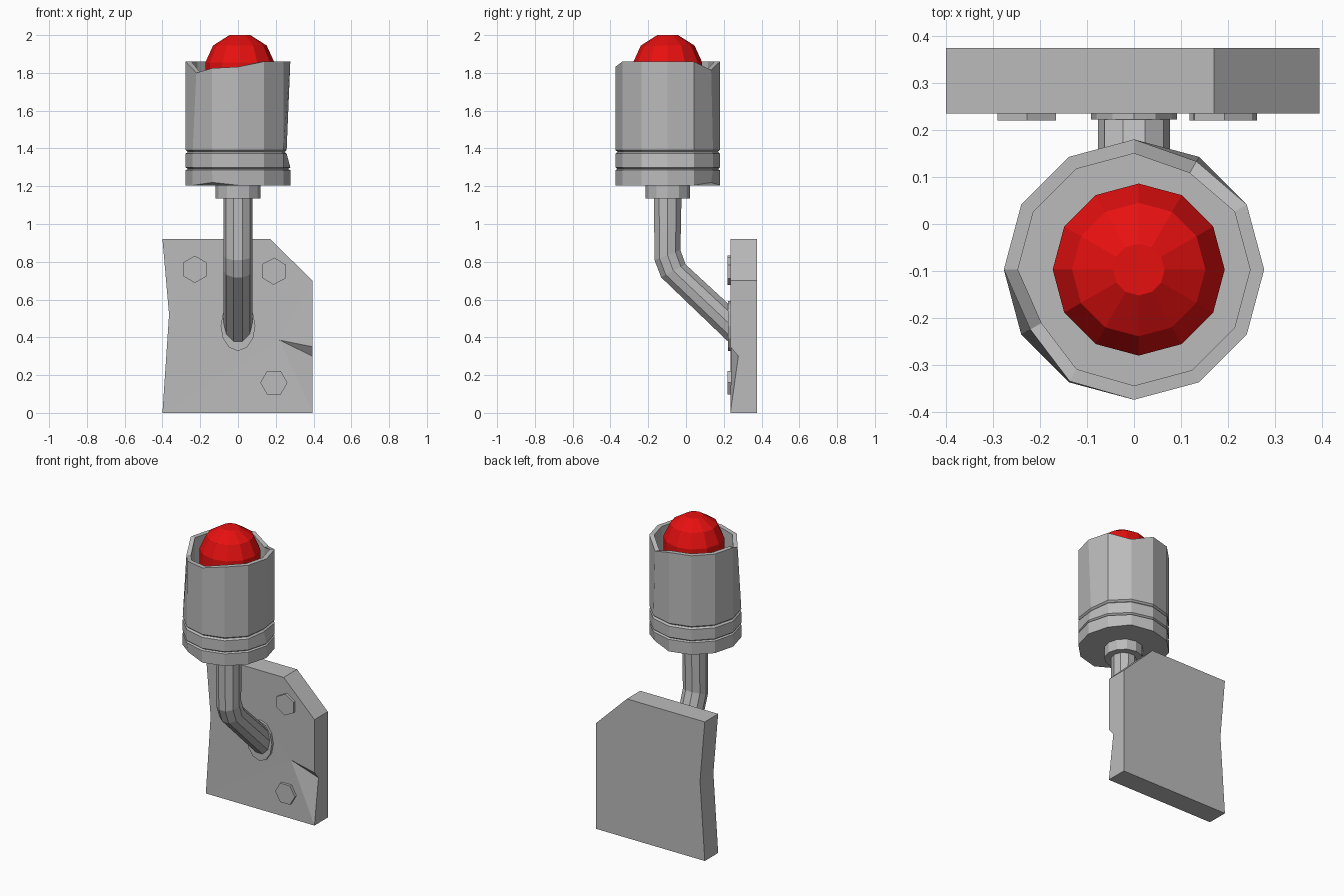
import bpy, bmesh
from math import sin, cos, pi, radians
from mathutils import Vector

cube = bpy.data.objects.get("Cube")
if cube:
    bpy.data.objects.remove(cube, do_unlink=True)


def material(name, rgb):
    m = bpy.data.materials.new(name)
    m.use_nodes = True
    m.diffuse_color = (*rgb, 1)
    bsdf = next(n for n in m.node_tree.nodes if n.type == 'BSDF_PRINCIPLED')
    bsdf.inputs["Base Color"].default_value = (*rgb, 1)
    return m


GREY = material("worn grey metal", (0.5, 0.5, 0.5))
RED = material("red lamp glass", (0.8, 0.005, 0.005))


def finish(name, bm, mat):
    bmesh.ops.recalc_face_normals(bm, faces=bm.faces)
    mesh = bpy.data.meshes.new(name)
    bm.to_mesh(mesh)
    bm.free()
    mesh.materials.append(mat)
    obj = bpy.data.objects.new(name, mesh)
    bpy.context.collection.objects.link(obj)
    return obj


def loft(name, rings, sides, mat, phase=0.0, dent=None):
    """Skin rings given as (centre, half axis u, half axis v), capped at both ends."""
    bm = bmesh.new()
    loops = []
    for i, (c, u, v) in enumerate(rings):
        loop = []
        for k in range(sides):
            a = phase + 2 * pi * k / sides
            p = Vector(c) + Vector(u) * cos(a) + Vector(v) * sin(a)
            if dent:
                p = dent(i, k, p)
            loop.append(bm.verts.new(p))
        loops.append(loop)
    for a, b in zip(loops, loops[1:]):
        for k in range(sides):
            n = (k + 1) % sides
            bm.faces.new((a[k], a[n], b[n], b[k]))
    bm.faces.new(loops[0])
    bm.faces.new(loops[-1])
    return finish(name, bm, mat)


AXIS_Y = -0.097


def turned(name, profile, sides, mat, x=0.0, dent=None):
    rings = [((x, AXIS_Y, z), (r, 0, 0), (0, r, 0)) for r, z in profile]
    return loft(name, rings, sides, mat, dent=dent)


# Lamp housing: an open cup with two grooves, battered at the rim and base
RIM_DROP = {2: 0.045, 7: 0.06, 8: 0.035, 9: 0.028}
RIM_SQUEEZE = {2: 0.96, 7: 0.92, 8: 0.99}


def batter(i, k, p):
    s = 1.0
    if i in (7, 8):
        p.z -= RIM_DROP.get(k, 0)
        s = RIM_SQUEEZE.get(k, 1)
    elif i in (4, 5, 6) and k == 0:
        s = 0.93
    elif i == 0 and k in (2, 8):
        p.z += 0.015
        s = 0.96
    return Vector((p.x * s, AXIS_Y + (p.y - AXIS_Y) * s, p.z))


turned("lamp_housing", [(0.277, 1.205), (0.277, 1.285), (0.266, 1.291), (0.277, 1.3),
                        (0.277, 1.372), (0.266, 1.382), (0.277, 1.392),
                        (0.277, 1.86), (0.247, 1.86), (0.247, 1.45)],
       12, GREY, dent=batter)

# Faceted red bulb
turned("bulb", [(0.183, 1.44), (0.183, 1.855), (0.142, 1.945), (0.055, 2.0)],
       12, RED, x=0.01)

# Collar under the housing
turned("collar", [(0.118, 1.135), (0.118, 1.21)], 12, GREY)

# Bent support pipe: (y, z) centre and in-plane half axis of each ring
path = [(-0.097, 1.15, 0.077, 0.0), (-0.098, 0.835, 0.072, 0.028),
        (-0.067, 0.752, 0.068, 0.036), (0.24, 0.462, 0.0, 0.106)]
loft("support_pipe", [((0, y, z), (0.077, 0, 0), (0, dy, dz)) for y, z, dy, dz in path],
     10, GREY)

# Oval flange where the pipe meets the plate
loft("pipe_flange", [((0, y, 0.46), (0.092, 0, 0), (0, 0, 0.132)) for y in (0.222, 0.245)],
     12, GREY)

# Wall plate with a clipped corner, bent side and chipped front edge
FRONT, BACK = 0.235, 0.375
outline = [(-0.4, 0, 0), (0.395, 0, 0), (0.395, 0.3, 0.042), (0.395, 0.35, 0),
           (0.395, 0.7, 0), (0.17, 0.92, 0), (-0.4, 0.92, 0), (-0.365, 0.52, 0)]
bm = bmesh.new()
front = [bm.verts.new((x, FRONT + d, z)) for x, z, d in outline]
back = [bm.verts.new((x, BACK, z)) for x, z, d in outline]
hub = bm.verts.new((0.22, FRONT + 0.005, 0.385))
for k in range(len(outline)):
    n = (k + 1) % len(outline)
    bm.faces.new((front[k], front[n], back[n], back[k]))
    bm.faces.new((front[k], hub, front[n]))
bm.faces.new(back)
finish("wall_plate", bm, GREY)

# Hexagonal bolt heads
for name, x, z, turn in (("bolt_upper_right", -0.228, 0.76, 30),
                         ("bolt_upper_left", 0.19, 0.75, 28),
                         ("bolt_lower_left", 0.19, 0.16, 0)):
    loft(name, [((x, y, z), (0.072, 0, 0), (0, 0, 0.072)) for y in (0.22, 0.25)],
         6, GREY, phase=radians(turn))
